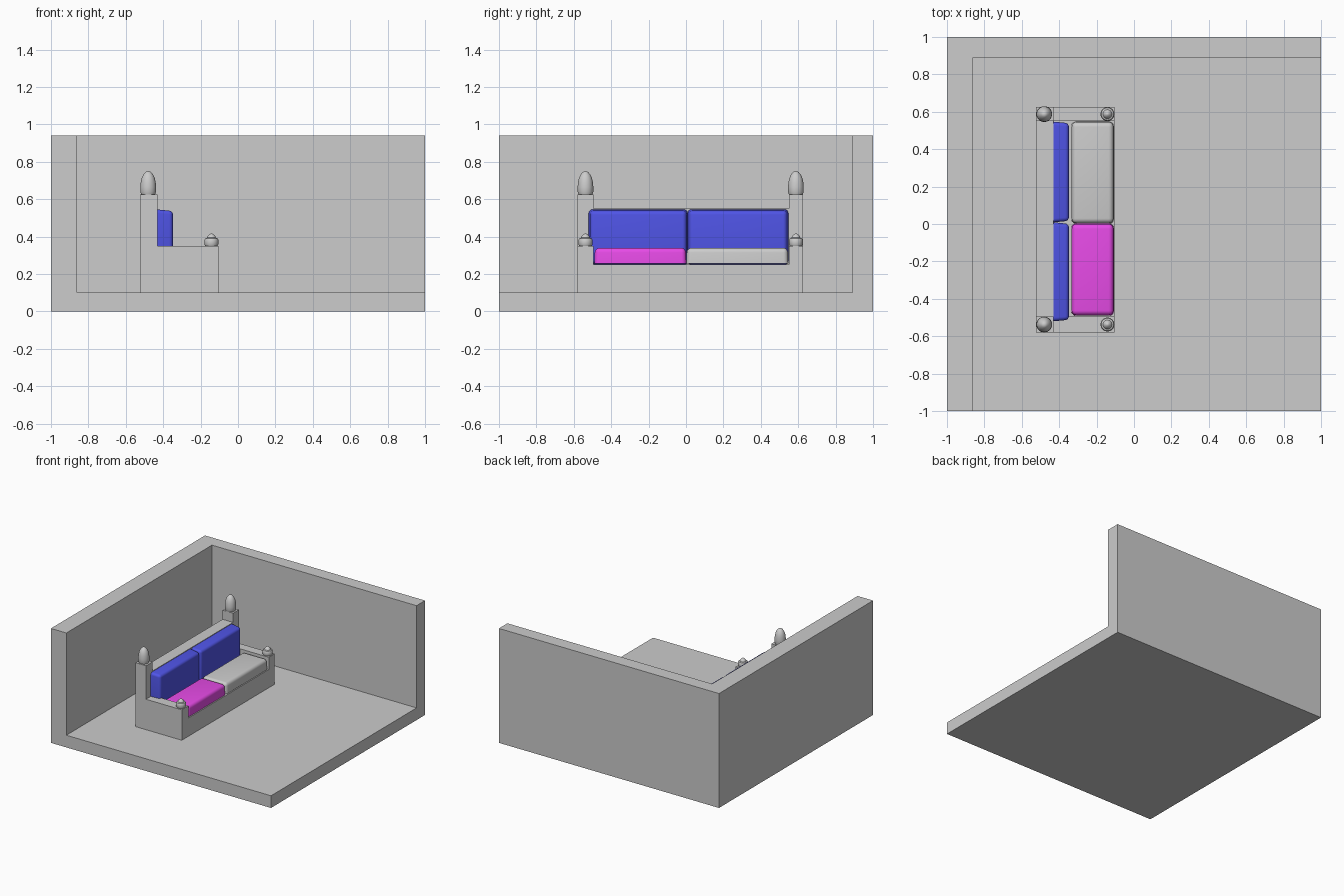
import bpy, bmesh, math

if "Cube" in bpy.data.objects:
    bpy.data.objects.remove(bpy.data.objects["Cube"])


def material(name, rgb):
    m = bpy.data.materials.new(name)
    m.diffuse_color = (*rgb, 1)
    m.use_nodes = True
    m.node_tree.nodes["Principled BSDF"].inputs["Base Color"].default_value = m.diffuse_color
    return m


GREY = material("grey", (0.604, 0.604, 0.604))
BLUE = material("blue", (0.08, 0.09, 0.8))
PINK = material("magenta", (0.8, 0.07, 0.8))


def finish(name, bm, mat, smooth=False):
    bmesh.ops.recalc_face_normals(bm, faces=bm.faces)
    me = bpy.data.meshes.new(name)
    bm.to_mesh(me)
    bm.free()
    me.materials.append(mat)
    ob = bpy.data.objects.new(name, me)
    bpy.context.collection.objects.link(ob)
    if smooth:
        bpy.ops.object.select_all(action='DESELECT')
        ob.select_set(True)
        bpy.context.view_layer.objects.active = ob
        bpy.ops.object.shade_smooth_by_angle(angle=math.radians(35))
    return ob


def box_mesh(lo, hi):
    bm = bmesh.new()
    bmesh.ops.create_cube(bm, size=1)
    for v in bm.verts:
        for i in range(3):
            v.co[i] = hi[i] if v.co[i] > 0 else lo[i]
    return bm


def box(name, lo, hi):
    return finish(name, box_mesh(lo, hi), GREY)


def cushion(name, lo, hi, axis, taper, radius, mat):
    """Box whose +axis face is slightly smaller and softly rounded."""
    bm = box_mesh(lo, hi)
    mid = [(a + b) / 2 for a, b in zip(lo, hi)]
    front = [v for v in bm.verts if v.co[axis] > mid[axis]]
    for v in front:
        for i in range(3):
            if i != axis:
                v.co[i] -= math.copysign(taper, v.co[i] - mid[i])
    edges = [e for e in bm.edges if any(v in front for v in e.verts)]
    bmesh.ops.bevel(bm, geom=edges, offset=radius, offset_type='OFFSET',
                    segments=5, profile=0.5, affect='EDGES', clamp_overlap=True)
    return finish(name, bm, mat, True)


def lathe(name, x, y, profile, sides=32):
    """Turned finial from (radius, z) points, starting and ending on the axis."""
    bm = bmesh.new()
    vs = [bm.verts.new((x + r, y, z)) for r, z in profile]
    es = [bm.edges.new(p) for p in zip(vs, vs[1:])]
    bmesh.ops.spin(bm, geom=vs + es, cent=(x, y, 0), axis=(0, 0, 1),
                   angle=2 * math.pi, steps=sides)
    bmesh.ops.remove_doubles(bm, verts=bm.verts, dist=0.0002)
    return finish(name, bm, GREY, True)


# Room corner: floor and two walls
box("floor", (-1, -1, 0), (1, 1, 0.10))
box("left_wall", (-1, -1, 0.10), (-0.86, 1, 0.94))
box("back_wall", (-0.86, 0.89, 0.10), (1, 1, 0.94))

# Sofa frame
box("seat_base", (-0.43, -0.495, 0.10), (-0.105, 0.55, 0.25))
box("backrest", (-0.525, -0.495, 0.10), (-0.43, 0.55, 0.55))

BULLET = [(0, 0.625), (0.037, 0.625), (0.042, 0.64), (0.042, 0.665), (0.040, 0.69),
          (0.035, 0.712), (0.027, 0.73), (0.016, 0.744), (0.008, 0.749), (0, 0.75)]
KNOB = [(0, 0.35), (0.033, 0.35), (0.037, 0.358), (0.037, 0.383), (0.033, 0.390),
        (0.024, 0.394), (0.021, 0.402), (0.012, 0.411), (0.005, 0.416), (0, 0.417)]

# Arms, posts and finials at both ends
for side, y0, y1 in (("near", -0.58, -0.495), ("far", 0.55, 0.625)):
    box(side + "_arm", (-0.43, y0, 0.10), (-0.105, y1, 0.35))
    box(side + "_back_post", (-0.525, y0, 0.10), (-0.43, y1, 0.625))
    yc = (y0 + y1) / 2
    lathe(side + "_post_finial", -0.48, yc, BULLET)
    lathe(side + "_arm_knob", -0.142, yc, KNOB)

# Back cushions
cushion("near_back_cushion", (-0.43, -0.52, 0.25), (-0.348, 0.009, 0.545),
        0, 0.008, 0.02, BLUE)
cushion("far_back_cushion", (-0.43, 0.009, 0.25), (-0.348, 0.547, 0.545),
        0, 0.008, 0.02, BLUE)

# Seat cushions
cushion("near_seat_cushion", (-0.335, -0.49, 0.255), (-0.108, 0.002, 0.34),
        2, 0.003, 0.025, PINK)
cushion("far_seat_cushion", (-0.335, 0.002, 0.255), (-0.108, 0.547, 0.34),
        2, 0.003, 0.025, GREY)
